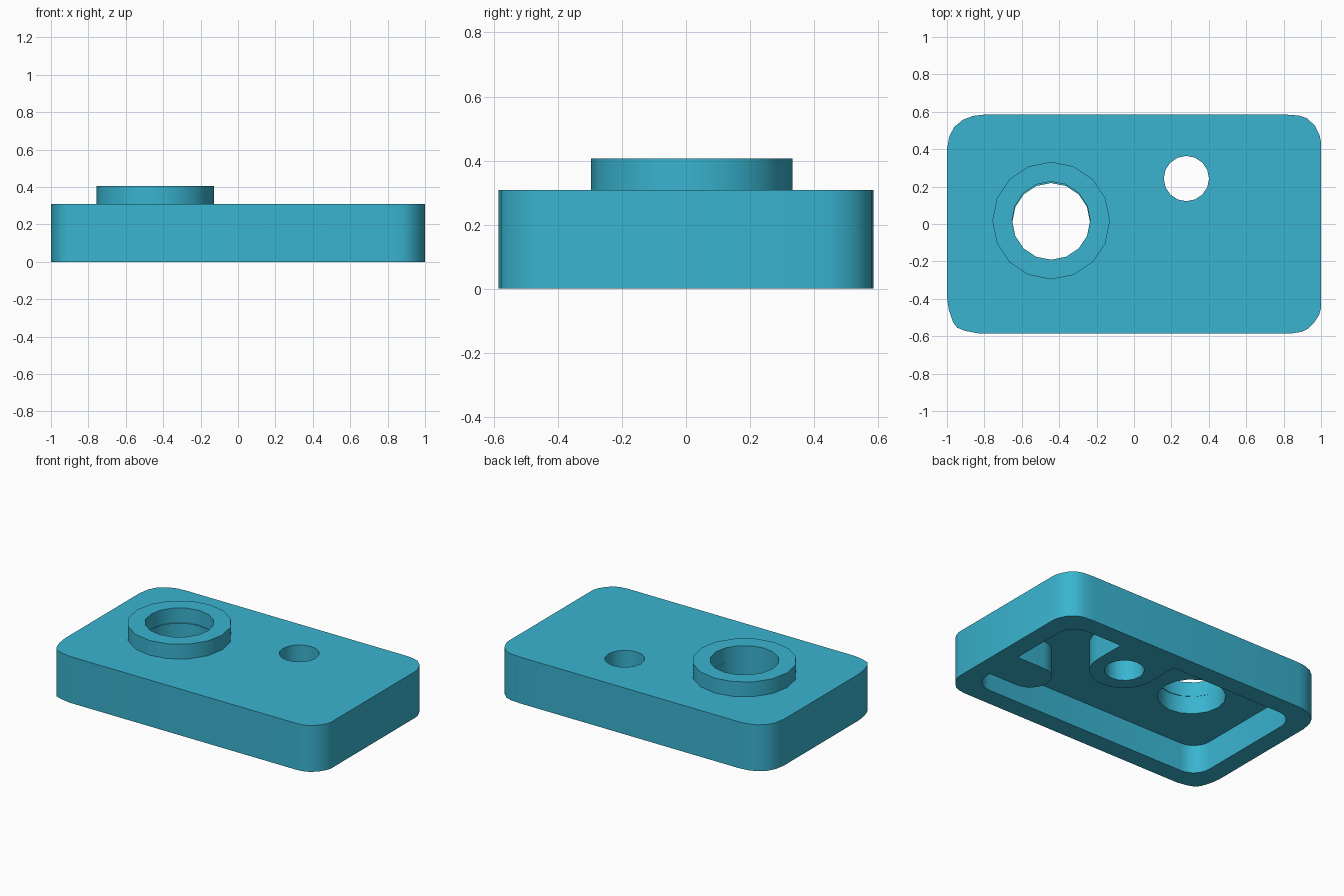
import bpy, bmesh, math

cube = bpy.data.objects.get("Cube")
if cube:
    bpy.data.objects.remove(cube, do_unlink=True)

# Single flat colour
teal = bpy.data.materials.new("teal")
teal.use_nodes = True
colour = (0.041, 0.456, 0.631, 1.0)
teal.diffuse_color = colour
teal.node_tree.nodes["Principled BSDF"].inputs["Base Color"].default_value = colour


def prism(name, points, z0, z1):
    """Extrude a counter-clockwise outline from z0 to z1."""
    bm = bmesh.new()
    face = bm.faces.new([bm.verts.new((x, y, z0)) for x, y in points])
    ext = bmesh.ops.extrude_face_region(bm, geom=[face])
    top = [v for v in ext["geom"] if isinstance(v, bmesh.types.BMVert)]
    bmesh.ops.translate(bm, verts=top, vec=(0, 0, z1 - z0))
    bmesh.ops.recalc_face_normals(bm, faces=bm.faces)
    mesh = bpy.data.meshes.new(name)
    bm.to_mesh(mesh)
    bm.free()
    obj = bpy.data.objects.new(name, mesh)
    bpy.context.collection.objects.link(obj)
    mesh.materials.append(teal)
    return obj


def arc(cx, cy, r, start, sweep, steps):
    return [(cx + r * math.cos(math.radians(start + sweep * i / steps)),
             cy + r * math.sin(math.radians(start + sweep * i / steps)))
            for i in range(steps + 1)]


def circle(cx, cy, r, n):
    return arc(cx, cy, r, 0, 360, n)[:-1]


def rounded_rect(hx, hy, r):
    pts = []
    for k, (sx, sy) in enumerate([(1, 1), (-1, 1), (-1, -1), (1, -1)]):
        pts += arc(sx * (hx - r), sy * (hy - r), r, 90 * k, 90, 6)
    return pts


def lug_outline(cx, cy, r, toward, length):
    """Half-round end with straight sides running toward a wall."""
    pts = arc(cx, cy, r, toward + 90, 180, 12)
    dx = length * math.cos(math.radians(toward))
    dy = length * math.sin(math.radians(toward))
    first, last = pts[0], pts[-1]
    return pts + [(last[0] + dx, last[1] + dy), (first[0] + dx, first[1] + dy)]


def cut(target, *cutters):
    bpy.context.view_layer.objects.active = target
    for cutter in cutters:
        cutter.hide_render = True
        mod = target.modifiers.new("cut", 'BOOLEAN')
        mod.operation = 'DIFFERENCE'
        mod.solver = 'EXACT'
        mod.object = cutter
        bpy.ops.object.modifier_apply(modifier=mod.name)


# Slightly irregular rounded block
outline = [(1, 0.44), (0.992, 0.475), (0.968, 0.525), (0.925, 0.565), (0.88, 0.58), (0.81, 0.585),
           (-0.80, 0.585), (-0.86, 0.578), (-0.915, 0.557), (-0.96, 0.52), (-0.987, 0.47), (-1, 0.40),
           (-1, -0.39), (-0.99, -0.46), (-0.968, -0.525), (-0.945, -0.555), (-0.90, -0.572), (-0.83, -0.585),
           (0.84, -0.585), (0.895, -0.577), (0.93, -0.56), (0.965, -0.525), (0.99, -0.485), (1, -0.45)]
body = prism("body", outline, 0, 0.308)

# Raised collar around the large opening
collar = prism("collar", circle(-0.443, 0.018, 0.314, 16), 0.308, 0.406)

# Lugs inside the hollow underside, joined to its walls
hole_lug = prism("hole_lug", lug_outline(0.28, 0.24, 0.21, 90, 0.26), 0.002, 0.25)
side_lug = prism("side_lug", lug_outline(0.665, -0.18, 0.13, 0, 0.25), 0.002, 0.25)

# Cutters
cavity = prism("cavity_cutter", rounded_rect(0.875, 0.46, 0.12), -0.1, 0.19)
lower_hole = prism("lower_hole_cutter", circle(-0.443, 0.012, 0.207, 16), 0.1, 0.36)
upper_hole = prism("upper_hole_cutter", circle(-0.443, 0.018, 0.209, 16), 0.25, 0.5)
small_hole = prism("small_hole_cutter", circle(0.28, 0.243, 0.121, 16), -0.1, 0.4)

cut(body, cavity, lower_hole, small_hole)
cut(collar, upper_hole)
cut(hole_lug, small_hole)
for cutter in (cavity, lower_hole, upper_hole, small_hole):
    bpy.data.objects.remove(cutter, do_unlink=True)

# Smooth rounded walls, sharp rims
for obj in (body, collar, hole_lug, side_lug):
    bpy.ops.object.select_all(action='DESELECT')
    obj.select_set(True)
    bpy.context.view_layer.objects.active = obj
    bpy.ops.object.shade_smooth_by_angle(angle=math.radians(35))
